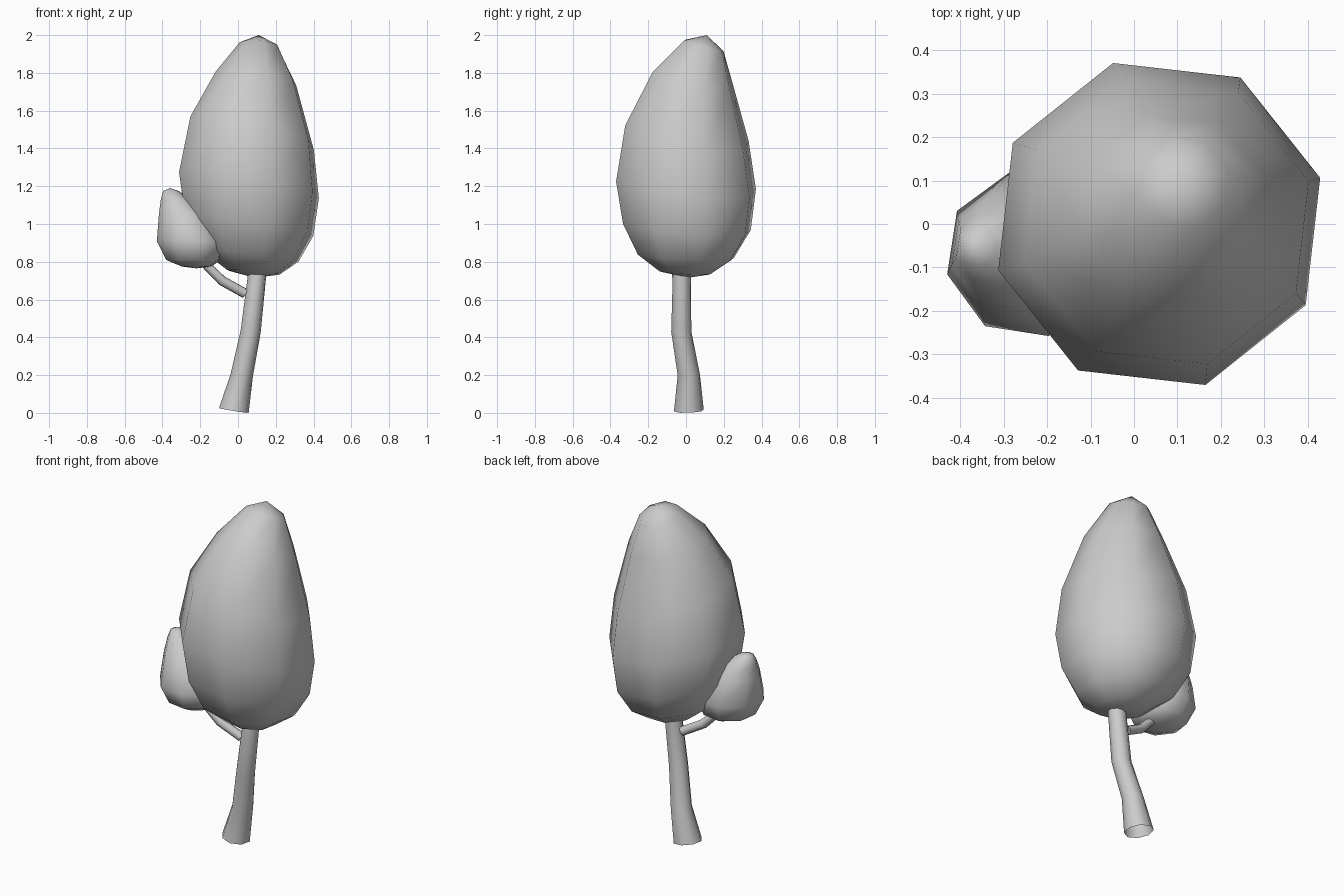
import bpy, math

if "Cube" in bpy.data.objects:
    bpy.data.objects.remove(bpy.data.objects["Cube"])

SIDES = 8


def loft(name, rings, phase, bottom=None, top=None):
    """Skin rings of (x, y, z, radius, slope_x, slope_y); optional tip points."""
    verts, faces = [], []
    for x, y, z, r, sx, sy in rings:
        for i in range(SIDES):
            a = math.radians(phase) + 2 * math.pi * i / SIDES
            dx, dy = r * math.cos(a), r * math.sin(a)
            verts.append((x + dx, y + dy, z + sx * dx + sy * dy))
    for k in range(len(rings) - 1):
        for i in range(SIDES):
            j = (i + 1) % SIDES
            a, b = k * SIDES, (k + 1) * SIDES
            faces.append((a + i, a + j, b + j, b + i))
    last = (len(rings) - 1) * SIDES
    if bottom:
        verts.append(bottom)
        faces += [(len(verts) - 1, (i + 1) % SIDES, i) for i in range(SIDES)]
    if top:
        verts.append(top)
        faces += [(len(verts) - 1, last + i, last + (i + 1) % SIDES)
                  for i in range(SIDES)]
    return add(name, verts, faces)


def add(name, verts, faces):
    me = bpy.data.meshes.new(name)
    me.from_pydata(verts, [], faces)
    me.shade_smooth()
    ob = bpy.data.objects.new(name, me)
    bpy.context.collection.objects.link(ob)
    return ob


# Main crown: leaning egg of eight sides
loft("main_crown", [
    (0.08, 0.0, 0.745, 0.145, -0.08, -0.05),
    (0.065, 0.0, 0.83, 0.265, -0.10, -0.06),
    (0.06, 0.005, 0.985, 0.352, -0.12, -0.08),
    (0.058, 0.0, 1.205, 0.385, -0.16, -0.10),
    (0.075, 0.005, 1.48, 0.34, -0.22, -0.19),
    (0.095, 0.035, 1.77, 0.222, -0.12, -0.18),
    (0.113, 0.095, 1.943, 0.108, -0.10, -0.30),
], 16, bottom=(0.09, 0.01, 0.715), top=(0.11, 0.11, 2.0))

# Small side crown
loft("side_crown", [
    (-0.22, -0.07, 0.775, 0.08, 0, 0),
    (-0.235, -0.07, 0.81, 0.15, 0, 0),
    (-0.242, -0.07, 0.91, 0.193, 0, 0),
    (-0.285, -0.062, 1.05, 0.138, 0, 0),
    (-0.328, -0.057, 1.13, 0.083, 0, 0),
    (-0.355, -0.055, 1.175, 0.042, 0, 0),
], 13.7, bottom=(-0.22, -0.07, 0.765), top=(-0.36, -0.055, 1.19))

# Trunk: open, bent tube running up into the crown
loft("trunk", [
    (-0.022, 0.015, 0.013, 0.08, -0.16, 0.04),
    (0.02, 0.015, 0.20, 0.06, -0.1, 0),
    (0.067, -0.025, 0.43, 0.054, -0.1, 0),
    (0.10, -0.022, 0.72, 0.049, -0.1, 0),
    (0.11, -0.01, 0.95, 0.038, 0, 0),
], 10)

# Branch carrying the side crown
curve = bpy.data.curves.new("branch_path", 'CURVE')
curve.dimensions = '3D'
curve.bevel_depth = 0.026
curve.bevel_resolution = 2
spline = curve.splines.new('POLY')
path = [(0.038, -0.02, 0.632, 1), (-0.085, -0.045, 0.70, 1),
        (-0.18, -0.06, 0.795, 0.9), (-0.22, -0.065, 0.86, 0.8)]
spline.points.add(len(path) - 1)
for p, (x, y, z, r) in zip(spline.points, path):
    p.co, p.radius = (x, y, z, 1), r
tmp = bpy.data.objects.new("branch_path", curve)
bpy.context.collection.objects.link(tmp)
me = bpy.data.meshes.new_from_object(tmp)
me.shade_smooth()
bpy.data.objects.remove(tmp)
bpy.context.collection.objects.link(bpy.data.objects.new("branch", me))
